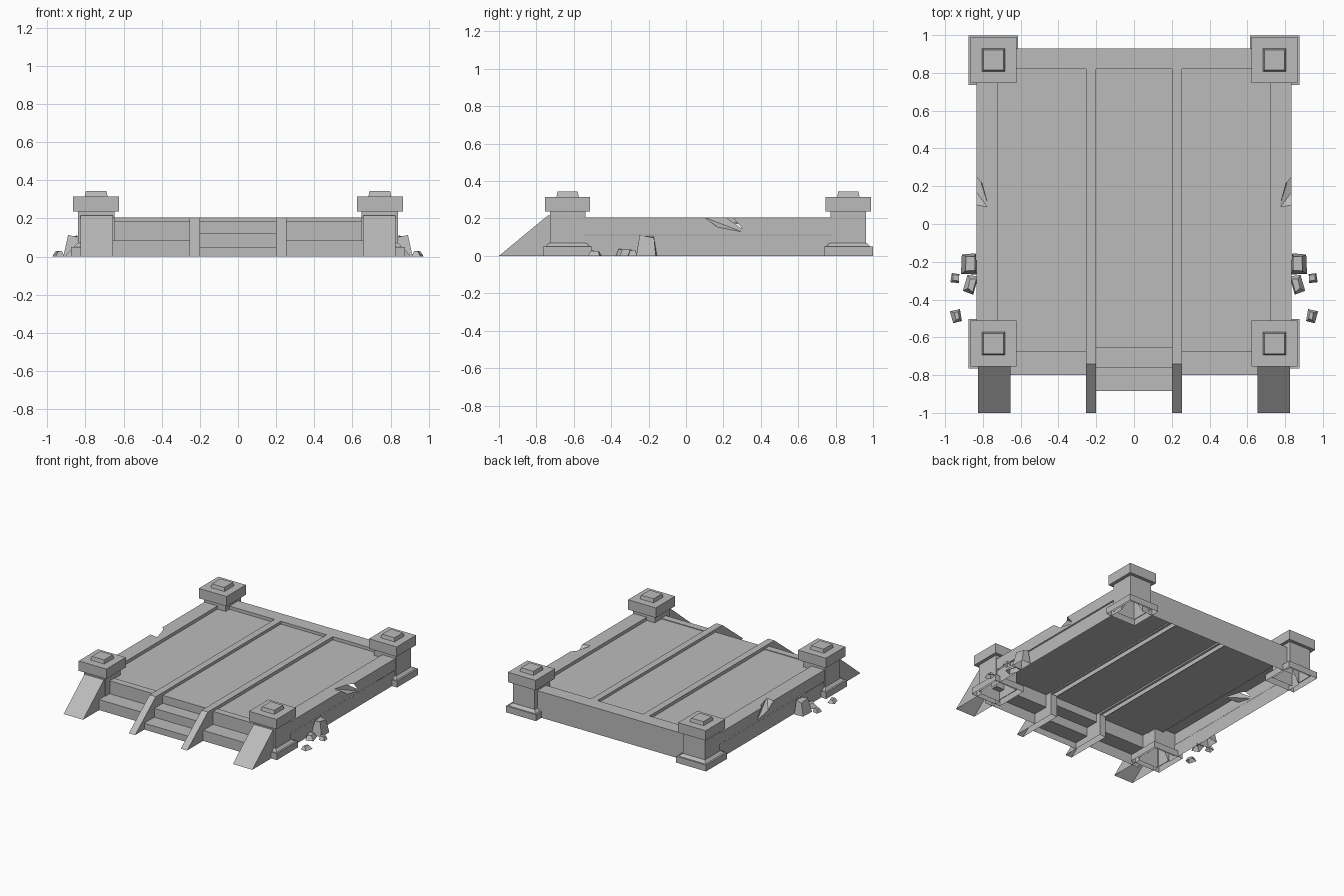
import bpy, bmesh, random
from mathutils import Matrix, Vector

random.seed(4)
if "Cube" in bpy.data.objects:
    bpy.data.objects.remove(bpy.data.objects["Cube"])

stone = bpy.data.materials.new("grey_stone")
stone.use_nodes = True
GREY = (0.5, 0.5, 0.5, 1)
stone.diffuse_color = GREY
stone.node_tree.nodes["Principled BSDF"].inputs["Base Color"].default_value = GREY


def finish(name, bm, mirror=True):
    mesh = bpy.data.meshes.new(name)
    bm.to_mesh(mesh)
    bm.free()
    mesh.materials.append(stone)
    ob = bpy.data.objects.new(name, mesh)
    bpy.context.collection.objects.link(ob)
    if mirror:
        ob.modifiers.new("mirror", "MIRROR").use_mirror_merge = False
    return ob


def open_bottom(bm):
    bm.normal_update()
    down = [f for f in bm.faces if f.normal.z < -0.3]
    bmesh.ops.delete(bm, geom=down, context="FACES")


def prism(profile, x0, x1):
    """Closed solid: a (y, z) outline drawn out along x."""
    bm = bmesh.new()
    face = bm.faces.new([bm.verts.new((x0, y, z)) for y, z in profile])
    out = bmesh.ops.extrude_face_region(bm, geom=[face])["geom"]
    moved = [v for v in out if isinstance(v, bmesh.types.BMVert)]
    bmesh.ops.translate(bm, verts=moved, vec=(x1 - x0, 0, 0))
    bmesh.ops.recalc_face_normals(bm, faces=bm.faces)
    return bm


def sheet(name, profile, x0, x1, mirror):
    """Thin stepped surface: a (y, z) line drawn out along x."""
    bm = bmesh.new()
    rows = [[bm.verts.new((x, y, z)) for x in (x0, x1)] for y, z in profile]
    for a, b in zip(rows, rows[1:]):
        bm.faces.new((a[0], b[0], b[1], a[1]))
    return finish(name, bm, mirror)


def block(bm, x, y, z0, z1, half, top=None):
    """Square block with an optional narrower top and no underside."""
    top = half if top is None else top
    ring = [(-1, -1), (1, -1), (1, 1), (-1, 1)]
    low = [bm.verts.new((x + a * half, y + b * half, z0)) for a, b in ring]
    high = [bm.verts.new((x + a * top, y + b * top, z1)) for a, b in ring]
    for i in range(4):
        j = (i + 1) % 4
        bm.faces.new((low[i], low[j], high[j], high[i]))
    bm.faces.new(high)
    return low


# Floor panels running down into steps
sheet("centre_floor_and_steps",
      [(0.82, 0.183), (-0.655, 0.183), (-0.655, 0.12), (-0.76, 0.12),
       (-0.76, 0.05), (-0.885, 0.05), (-0.885, 0)], -0.2, 0.2, False)
sheet("side_floor_and_step",
      [(0.82, 0.18), (-0.62, 0.18), (-0.62, 0.185), (-0.675, 0.185),
       (-0.675, 0.083), (-0.8, 0.083), (-0.8, 0)], 0.255, 0.72, True)

# Dividing ribs that slope down over the steps
bm = prism([(0.82, 0.17), (0.82, 0.205), (-0.74, 0.205), (-1, 0),
            (-0.62, 0), (-0.62, 0.17)], 0.2, 0.255)
open_bottom(bm)
finish("dividing_rib", bm)

# Sloped buttress in front of each front pillar
bm = prism([(-0.72, 0.215), (-0.74, 0.215), (-1, 0), (-0.72, 0)], 0.655, 0.825)
open_bottom(bm)
finish("front_buttress", bm)

# Back beam
bm = prism([(0.82, 0.175), (0.82, 0.205), (0.93, 0.205), (0.93, 0)], -0.7, 0.7)
open_bottom(bm)
finish("back_beam", bm, False)

# Side beam, with a broken edge cut out of it
bm = bmesh.new()
outline = [(0.72, 0.175), (0.72, 0.205), (0.835, 0.205),
           (0.835, 0.115), (0.831, 0.11), (0.831, 0)]
face = bm.faces.new([bm.verts.new((x, -0.6, z)) for x, z in outline])
out = bmesh.ops.extrude_face_region(bm, geom=[face])["geom"]
bmesh.ops.translate(bm, vec=(0, 1.45, 0),
                    verts=[v for v in out if isinstance(v, bmesh.types.BMVert)])
bmesh.ops.recalc_face_normals(bm, faces=bm.faces)
beam = finish("side_beam", bm, False)

bm = bmesh.new()
for p in [(0.85, 0.09, 0.215), (0.85, 0.19, 0.14), (0.85, 0.35, 0.11),
          (0.85, 0.26, 0.215), (0.8, 0.2, 0.215), (0.8, 0.12, 0.215),
          (0.765, 0.075, 0.215)]:
    bm.verts.new(p)
hull = bmesh.ops.convex_hull(bm, input=bm.verts)
bmesh.ops.recalc_face_normals(bm, faces=bm.faces)
cutter = finish("chip_cutter", bm, False)
cutter.hide_render = True
cut = beam.modifiers.new("chip", "BOOLEAN")
cut.operation, cut.object, cut.solver = "DIFFERENCE", cutter, "EXACT"
graph = bpy.context.evaluated_depsgraph_get()
bm = bmesh.new()
bm.from_mesh(bpy.data.meshes.new_from_object(beam.evaluated_get(graph)))
open_bottom(bm)
bm.to_mesh(beam.data)
bm.free()
beam.modifiers.clear()
beam.modifiers.new("mirror", "MIRROR")
bpy.data.objects.remove(cutter)

# Corner pillars: plinth, sloped collar, shaft, cap and knob
for name, y in (("front_pillar", -0.633), ("back_pillar", 0.868)):
    bm = bmesh.new()
    x = 0.744
    block(bm, x, y, 0, 0.05, 0.131)
    block(bm, x, y, 0.05, 0.07, 0.118, 0.098)
    block(bm, x, y, 0.02, 0.24, 0.095)
    bm.faces.new(reversed(block(bm, x, y, 0.237, 0.315, 0.121)))
    block(bm, x, y, 0.315, 0.343, 0.06, 0.054)
    # Open the plinth and collar so that the pillar is hollow underneath
    bm.normal_update()
    inner = [f for f in bm.faces if f.normal.z > 0.9 and f.calc_center_median().z < 0.1]
    bmesh.ops.delete(bm, geom=inner, context="FACES")
    # Flat ledge around the top of the plinth
    outer, near = [[bm.verts.new((x + a * h, y + b * h, 0.05))
                    for a, b in ((-1, -1), (1, -1), (1, 1), (-1, 1))]
                   for h in (0.131, 0.095)]
    for i in range(4):
        j = (i + 1) % 4
        bm.faces.new((outer[i], outer[j], near[j], near[i]))
    finish(name, bm)

# Fallen rubble: centre, size, taper, turn
rubble = [((0.875, -0.21), (0.085, 0.1, 0.115), 0.65, 0.0),
          ((0.865, -0.32), (0.055, 0.1, 0.04), 0.6, 0.3),
          ((0.947, -0.285), (0.045, 0.05, 0.03), 0.6, 0.1),
          ((0.942, -0.487), (0.048, 0.07, 0.03), 0.5, -0.2)]
for (x, y), size, taper, turn in rubble:
    bm = bmesh.new()
    low = block(bm, 0, 0, 0, 1, 0.5, 0.5 * taper)
    for v in bm.verts:
        v.co.x += random.uniform(-0.08, 0.08)
        v.co.y += random.uniform(-0.08, 0.08)
        if v.co.z > 0.5:
            v.co.x -= 0.1
            v.co.z -= random.uniform(0, 0.2)
    place = Matrix.Translation((x, y, 0)) @ Matrix.Rotation(turn, 4, "Z")
    bm.transform(place @ Matrix.Diagonal(Vector(size).to_4d()))
    finish("rubble_stone", bm)
